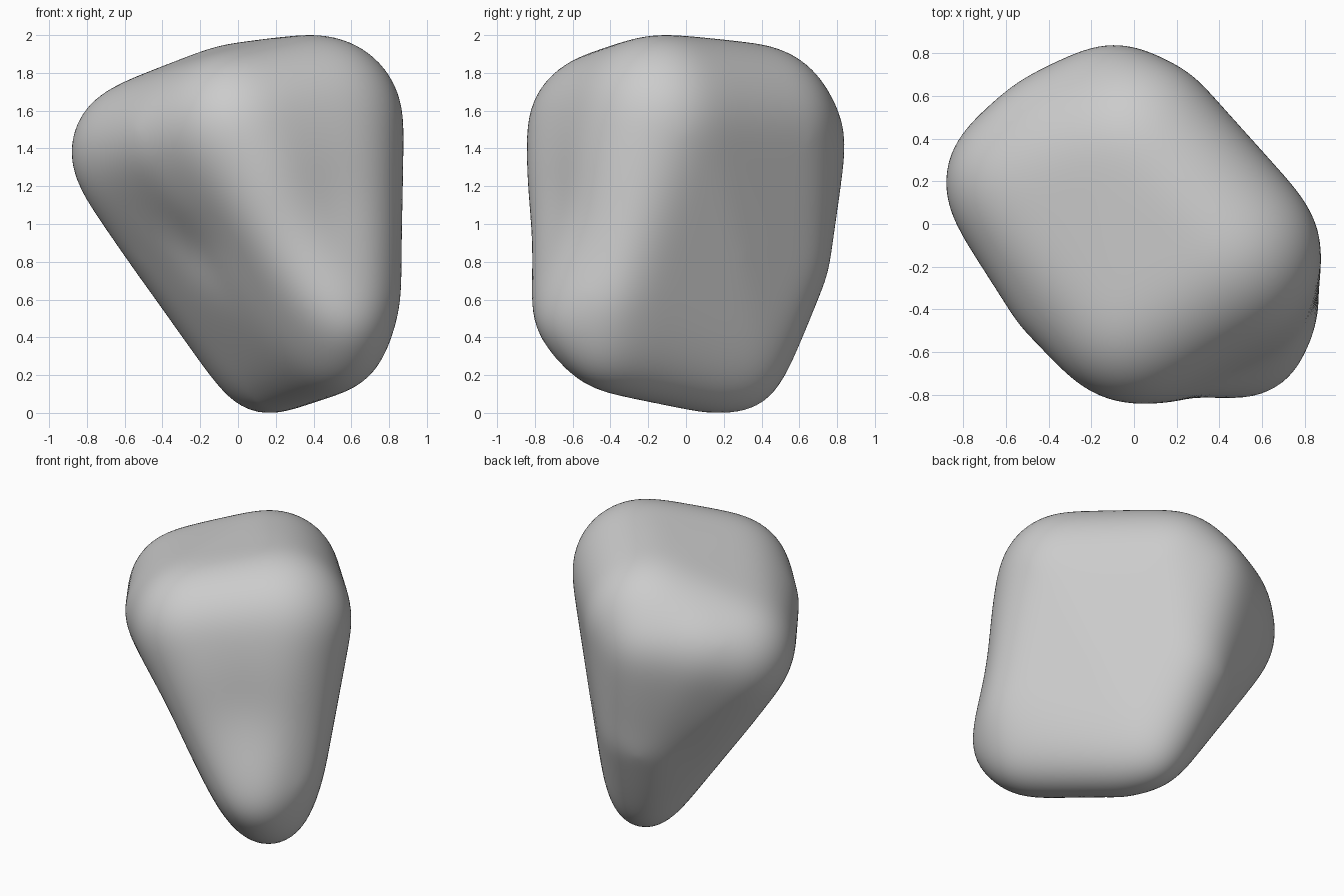
import bpy
import bmesh
import math
from mathutils import Vector
from mathutils.bvhtree import BVHTree

cube = bpy.data.objects.get("Cube")
if cube:
    bpy.data.objects.remove(cube, do_unlink=True)

# Rounded corners of the wedge: x, y, z, radius
corners = [
    (-0.525, 0.19, 1.38, 0.385),  # upper right corner
    (-0.26, -0.26, 1.44, 0.36),   # bulge of the upper front right edge
    (-0.34, 0.37, 1.42, 0.375),   # bulge of the upper back right edge
    (-0.10, 0.49, 1.44, 0.37),    # upper back corner
    (0.00, 0.37, 1.53, 0.435),    # back shoulder
    (0.425, -0.14, 1.555, 0.46),  # upper left corner
    (-0.01, -0.435, 1.50, 0.42),  # upper front corner
    (0.55, -0.59, 0.53, 0.27),    # lower front corner
    (0.57, -0.40, 0.60, 0.31),    # lower left side
    (0.52, -0.42, 0.38, 0.295),   # lower front underside
    (0.17, 0.17, 0.24, 0.265),    # foot
    (0.11, 0.30, 0.225, 0.245),   # back of foot
    (-0.04, 0.45, 0.82, 0.335),   # back bulge
]

# Shallow hollows in the flat sides: outward direction, depth
hollows = [
    ((0.55, -0.85, -0.10), 0.07),
    ((-0.60, -0.75, -0.40), 0.05),
    ((-0.45, 0.85, -0.40), 0.025),
]


def hull_tree():
    """Wrap a tight skin around all the corner spheres."""
    hull = bmesh.new()
    for x, y, z, r in corners:
        made = bmesh.ops.create_icosphere(hull, subdivisions=4, radius=r)
        bmesh.ops.translate(hull, verts=made["verts"], vec=(x, y, z))
    points = [v.co.copy() for v in hull.verts]
    hull.clear()
    for p in points:
        hull.verts.new(p)
    bmesh.ops.convex_hull(hull, input=hull.verts[:])
    tree = BVHTree.FromBMesh(hull)
    hull.free()
    return tree


# Project an even sphere onto the skin, then press in the hollows
tree = hull_tree()
core = Vector((0.1, 0, 1.1))
bm = bmesh.new()
bmesh.ops.create_icosphere(bm, subdivisions=6, radius=1)
for v in bm.verts:
    ray = v.co.normalized()
    hit = tree.ray_cast(core + ray * 4, -ray)[0]
    v.co = hit if hit else core + ray * 0.5
    for direction, depth in hollows:
        out = Vector(direction).normalized()
        v.co -= out * depth * math.exp(-(ray.angle(out) / 0.42) ** 2)

# Soften the ridges
for step in range(24):
    bmesh.ops.smooth_vert(bm, verts=bm.verts[:], factor=0.5,
                          use_axis_x=True, use_axis_y=True, use_axis_z=True)

bmesh.ops.recalc_face_normals(bm, faces=bm.faces[:])
for f in bm.faces:
    f.smooth = True

mesh = bpy.data.meshes.new("rock")
bm.to_mesh(mesh)
bm.free()
rock = bpy.data.objects.new("rock", mesh)
bpy.context.collection.objects.link(rock)

# Plain stone colour
stone = bpy.data.materials.new("stone_grey")
stone.use_nodes = True
colour = (0.6, 0.6, 0.6, 1)
stone.diffuse_color = colour
for node in stone.node_tree.nodes:
    if node.type == "BSDF_PRINCIPLED":
        node.inputs["Base Color"].default_value = colour
        node.inputs["Roughness"].default_value = 0.8
mesh.materials.append(stone)
